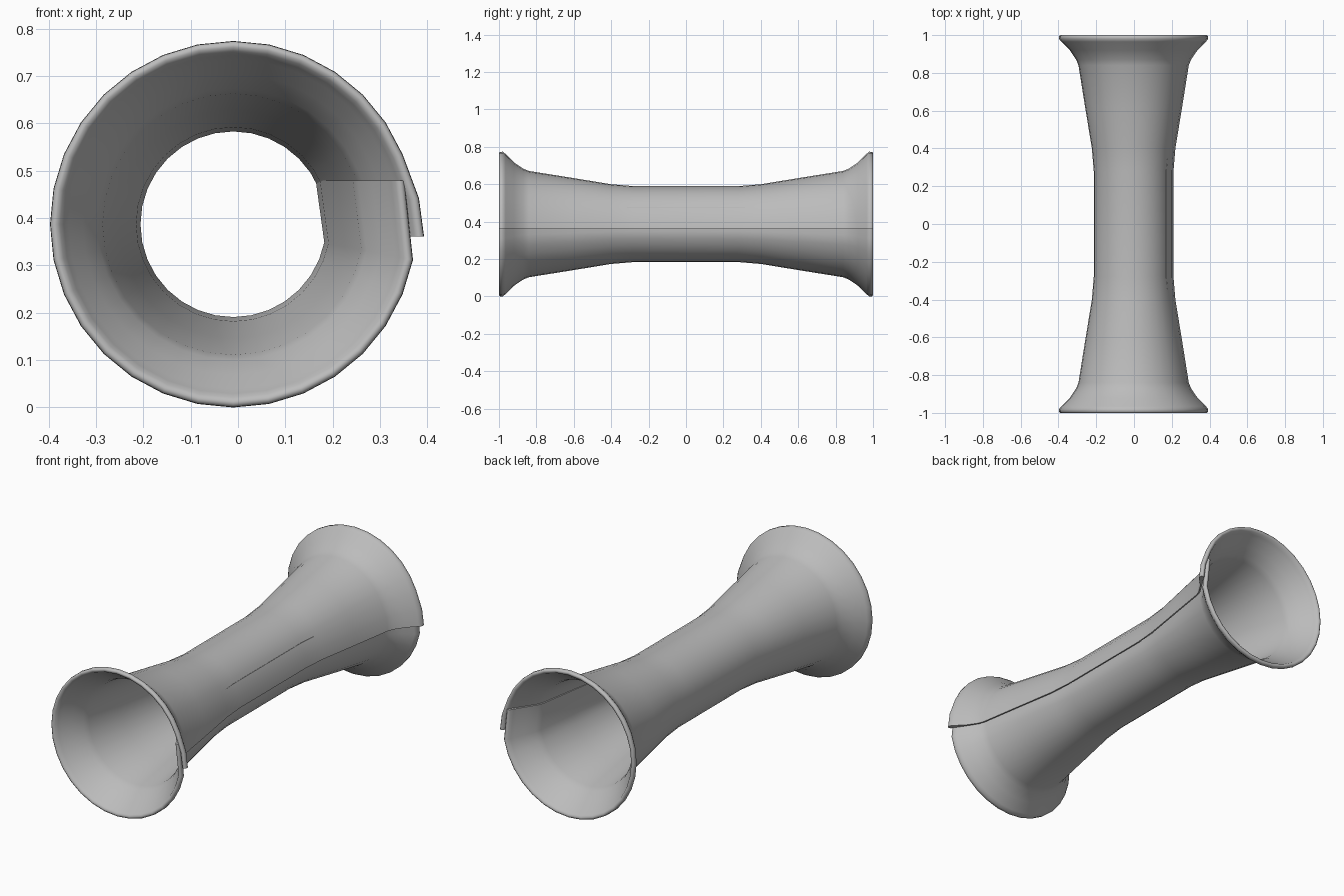
import bpy, bmesh, math

cube = bpy.data.objects.get("Cube")
if cube:
    bpy.data.objects.remove(cube)

grey = bpy.data.materials.new("plain grey")
grey.use_nodes = True
COLOUR = (0.5, 0.5, 0.5, 1)
grey.diffuse_color = COLOUR
grey.node_tree.nodes["Principled BSDF"].inputs["Base Color"].default_value = COLOUR

CENTRE_X, CENTRE_Z = -0.01, 0.387
STEPS = 32

# Half of the lengthwise profile: distance along y, outer radius, inner radius
half = [(0.28, 0.203, 0.196), (0.4, 0.213, 0.205), (0.62, 0.249, 0.241),
        (0.84, 0.284, 0.276), (0.87, 0.296, 0.287), (0.92, 0.33, 0.318),
        (0.965, 0.375, 0.348), (0.98, 0.387, 0.358), (0.995, 0.386, 0.366),
        (1.0, 0.38, 0.374)]
profile = [(-y, a, b) for y, a, b in reversed(half)] + half


def around(step, r):
    """Point of the rolled sheet at one step of the roll, for a given radius."""
    turn = -math.tau / STEPS
    if step == 0:                       # straight tucked-in inner edge
        return r * math.cos(turn) - 0.018, 0.092
    if step == STEPS - 1:               # flap lifting off the roll
        a = math.radians(8)
        return (r + 0.009) * math.cos(a), (r + 0.009) * math.sin(a)
    if step == STEPS:                   # straight outer edge of the flap
        return r + 0.016, -0.026
    return r * math.cos(turn * step), r * math.sin(turn * step)


# Sweep the closed wall section round the roll
bm = bmesh.new()
rings = []
for step in range(STEPS + 1):
    section = [(y, a) for y, a, b in profile] + [(y, b) for y, a, b in reversed(profile)]
    ring = []
    for y, r in section:
        x, z = around(step, r)
        ring.append(bm.verts.new((CENTRE_X + x, y, CENTRE_Z + z)))
    rings.append(ring)

count = len(rings[0])
for first, second in zip(rings, rings[1:]):
    for j in range(count):
        k = (j + 1) % count
        bm.faces.new((first[j], first[k], second[k], second[j]))

# Close the two long edges of the sheet
for ring in (rings[0], rings[-1]):
    for j in range(len(profile) - 1):
        bm.faces.new((ring[j], ring[j + 1], ring[count - 2 - j], ring[count - 1 - j]))
bmesh.ops.recalc_face_normals(bm, faces=bm.faces)

mesh = bpy.data.meshes.new("rolled_sheet")
bm.to_mesh(mesh)
bm.free()
mesh.materials.append(grey)
tube = bpy.data.objects.new("rolled_flared_tube", mesh)
bpy.context.collection.objects.link(tube)
bpy.ops.object.select_all(action="DESELECT")
tube.select_set(True)
bpy.context.view_layer.objects.active = tube
bpy.ops.object.shade_smooth_by_angle(angle=math.radians(60))
